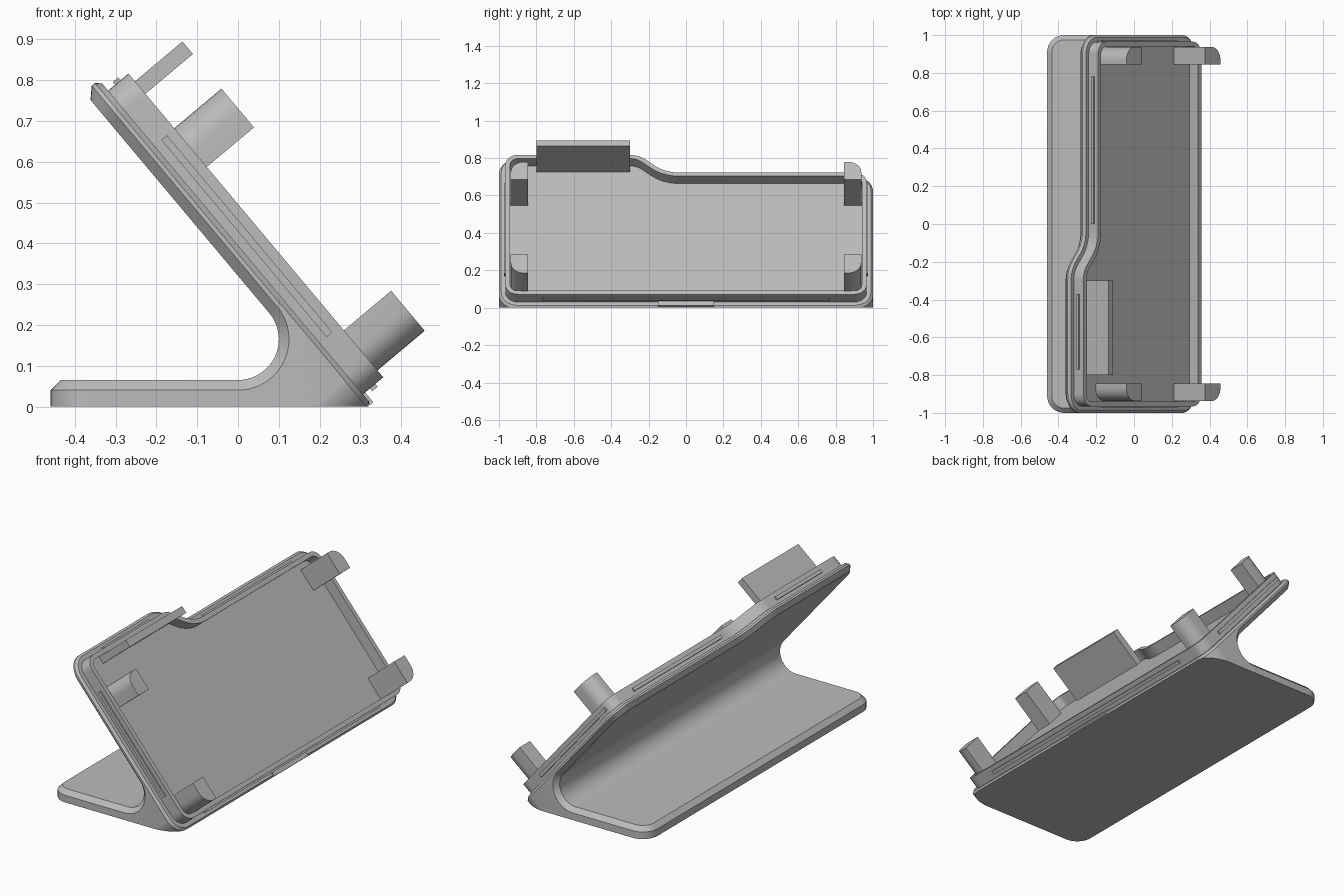
import bpy, bmesh, math
from mathutils import Vector

cube = bpy.data.objects.get("Cube")
if cube:
    bpy.data.objects.remove(cube, do_unlink=True)

grey = bpy.data.materials.new("light_grey")
grey.use_nodes = True
grey.diffuse_color = (0.5, 0.5, 0.5, 1)
grey.node_tree.nodes["Principled BSDF"].inputs["Base Color"].default_value = (0.5, 0.5, 0.5, 1)

# Tilted frame: s runs up the leaning plate, t runs out of its front
TILT = math.radians(50)
UP = Vector((-math.cos(TILT), 0, math.sin(TILT)))
OUT = Vector((math.sin(TILT), 0, math.cos(TILT)))
ORIGIN = Vector((0.325, 0, 0))


def tilted(y, s, t):
    return ORIGIN + UP * s + OUT * t + Vector((0, y, 0))


def rounded(corners, segments=8):
    """Round each (a, b, radius) corner of a counter-clockwise polygon."""
    points = []
    for i, (a, b, r) in enumerate(corners):
        p = Vector((a, b))
        d1 = (p - Vector(corners[i - 1][:2])).normalized()
        d2 = (Vector(corners[(i + 1) % len(corners)][:2]) - p).normalized()
        if r == 0:
            points.append(p)
            continue
        turn = math.atan2(d1.x * d2.y - d1.y * d2.x, d1.dot(d2))
        side = math.copysign(1, turn)
        start = p - d1 * r * math.tan(abs(turn) / 2)
        normal = Vector((-d1.y, d1.x)) * side
        for k in range(segments + 1):
            f = abs(turn) * k / segments
            points.append(start + d1 * r * math.sin(f) + normal * r * (1 - math.cos(f)))
    return points


def inset(points, amount):
    """Move a closed outline inwards with mitred corners."""
    result = []
    for i, p in enumerate(points):
        d1 = (p - points[i - 1]).normalized()
        d2 = (points[(i + 1) % len(points)] - p).normalized()
        n1, n2 = Vector((-d1.y, d1.x)), Vector((-d2.y, d2.x))
        result.append(p + (n1 + n2) * amount / (1 + n1.dot(n2)))
    return result


def loft(name, rings, cut=None):
    """Skin a stack of rings, cap both ends, optionally trim by a plane."""
    bm = bmesh.new()
    loops = [[bm.verts.new(p) for p in ring] for ring in rings]
    count = len(loops[0])
    for low, high in zip(loops, loops[1:]):
        for i in range(count):
            j = (i + 1) % count
            bm.faces.new((low[i], low[j], high[j], high[i]))
    bm.faces.new(loops[0])
    bm.faces.new(loops[-1])
    bmesh.ops.recalc_face_normals(bm, faces=bm.faces)
    if cut:
        bmesh.ops.bisect_plane(bm, geom=bm.verts[:] + bm.edges[:] + bm.faces[:],
                               plane_co=cut[0], plane_no=cut[1], clear_outer=True)
    mesh = bpy.data.meshes.new(name)
    bm.to_mesh(mesh)
    bm.free()
    mesh.materials.append(grey)
    obj = bpy.data.objects.new(name, mesh)
    bpy.context.collection.objects.link(obj)
    return obj


def smooth(obj):
    bpy.ops.object.select_all(action='DESELECT')
    obj.select_set(True)
    bpy.context.view_layer.objects.active = obj
    bpy.ops.object.shade_smooth_by_angle(angle=math.radians(30))


def plate_rings(outline, levels):
    return [[tilted(p.x, p.y, t) for p in inset(outline, amount)] for t, amount in levels]


def block(name, y, s, t):
    ring = [(y[0], s[0]), (y[1], s[0]), (y[1], s[1]), (y[0], s[1])]
    return loft(name, [[tilted(a, b, h) for a, b in ring] for h in t])


# Stepped outline shared by the back plate and the tray
outline = rounded([(-1, 0, 0.1), (1, 0, 0.1), (1, 0.92, 0.1),
                   (-0.1, 0.92, 0.16), (-0.24, 1.042, 0.16), (-1, 1.042, 0.1)])
JOIN = 0.335
CHAMFER = 0.025

# Flat base with rounded rear corners and chamfered rim
plan = rounded([(-0.46, -1, 0.09), (0.1, -1, 0), (0.1, 1, 0), (-0.46, 1, 0.09)])
base = loft("stand_base",
            [[(p.x, p.y, z) for p in inset(plan, a)] for z, a in ((0, 0), (0.04, 0), (0.065, CHAMFER))],
            cut=((0, 0, 0), (1, 0, 0)))
smooth(base)

# Leaning back plate above the bend
back = loft("stand_back",
            plate_rings(outline, ((-0.043, CHAMFER), (-0.018, 0), (-0.008, 0), (0.005, 0.012))),
            cut=(tilted(0, JOIN, 0), -UP))
smooth(back)

# Bend joining base and back, with a curved hollow flared at the ends
hollow = Vector((0, 0, 0.165))


def bend_section(y, radius):
    points = [Vector((0, 0, 0)), Vector((0.4, 0, 0)), tilted(0, JOIN, 0.06)]
    for k in range(21):
        a = math.pi / 2 - TILT - k / 20 * (math.pi - TILT)
        points.append(hollow + Vector((math.cos(a), 0, math.sin(a))) * radius)
    return [p + Vector((0, y, 0)) for p in points]


bend = loft("stand_bend", [bend_section(y, r) for y, r in
                           ((-1, 0.125), (-0.975, 0.1), (0.975, 0.1), (1, 0.125))])
cutter = loft("bend_cutter", plate_rings(outline, ((-0.6, -0.001), (-0.008, -0.001), (0.005, 0.012))))
cutter.hide_render = True
trim = bend.modifiers.new("trim", 'BOOLEAN')
trim.operation = 'INTERSECT'
trim.solver = 'EXACT'
trim.object = cutter
bpy.context.view_layer.objects.active = bend
bpy.ops.object.modifier_apply(modifier=trim.name)
bpy.data.objects.remove(cutter, do_unlink=True)
smooth(bend)

# Shallow tray with a raised rim
smooth(loft("tray", plate_rings(outline, ((0, 0.035), (0.07, 0.035), (0.07, 0.06), (0.008, 0.06)))))

# Snap ridges around the tray wall
RIDGE = (0.027, 0.045)
for side, label in ((-1, "right"), (1, "left")):
    block("side_ridge_" + label, sorted((side * 0.955, side * 0.973)), (0.2, 0.83), RIDGE)
block("bottom_ridge", (-0.77, 0.77), (0.026, 0.045), RIDGE)
block("top_ridge_low", (0.0, 0.78), (0.875, 0.894), RIDGE)
block("top_ridge_high", (-0.77, -0.37), (0.997, 1.016), RIDGE)

# Small pry tab on the lower lip
block("pry_tab", (-0.15, 0.15), (0.004, 0.036), (0, 0.012))

# Corner posts, each rounded on its outer corner
for side, y_name in ((-1, "right"), (1, "left")):
    for low, high, upper in ((0.057, 0.185, False), (0.708, 0.832, True)):
        section = rounded([(0.845, low, 0), (0.937, low, 0 if upper else 0.07),
                           (0.937, high, 0.07 if upper else 0), (0.845, high, 0)])
        post = loft(("upper" if upper else "lower") + "_post_" + y_name,
                    [[tilted(side * p.x, p.y, t) for p in section] for t in (0.002, 0.221)])
        smooth(post)

# Wide clip along the high part of the rim
block("wide_clip", (-0.8, -0.3), (0.942, 0.982), (0.002, 0.222))
